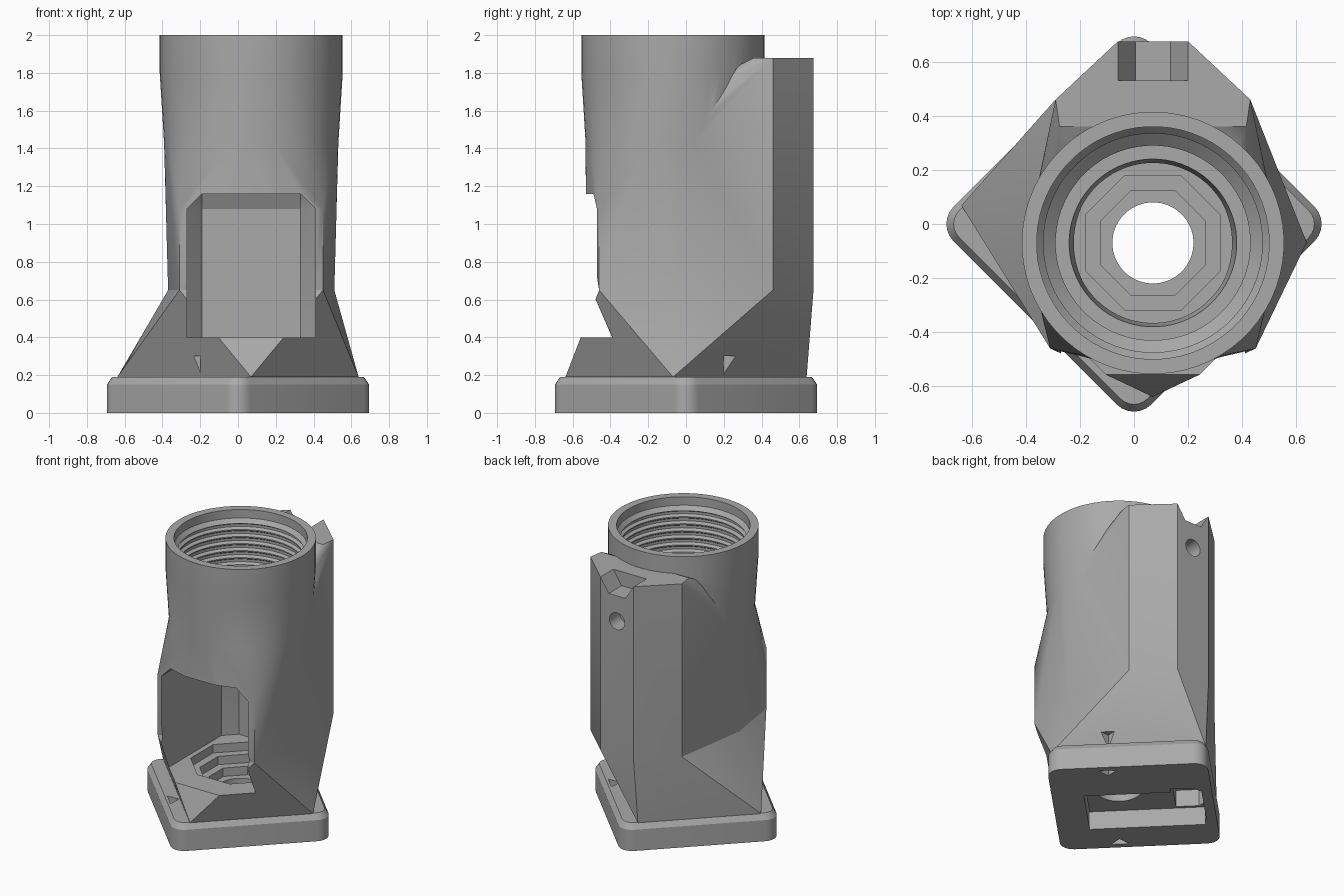
import bpy, bmesh, math
from mathutils import Matrix, Vector

cube = bpy.data.objects.get("Cube")
if cube:
    bpy.data.objects.remove(cube, do_unlink=True)

grey = bpy.data.materials.new("plain grey")
grey.use_nodes = True
colour = (0.4, 0.4, 0.4, 1)
grey.diffuse_color = colour
grey.node_tree.nodes["Principled BSDF"].inputs["Base Color"].default_value = colour

CX, CY = 0.07, -0.07          # tube axis
TURN = Matrix.Rotation(math.radians(45), 4, 'Z')


def finish(name, bm):
    bmesh.ops.recalc_face_normals(bm, faces=bm.faces)
    mesh = bpy.data.meshes.new(name)
    bm.to_mesh(mesh)
    bm.free()
    mesh.materials.append(grey)
    ob = bpy.data.objects.new(name, mesh)
    bpy.context.collection.objects.link(ob)
    return ob


def hull(name, points):
    bm = bmesh.new()
    verts = [bm.verts.new(p) for p in points]
    res = bmesh.ops.convex_hull(bm, input=verts)
    spare = {v for v in res["geom_interior"] + res["geom_unused"]
             if isinstance(v, bmesh.types.BMVert)}
    bmesh.ops.delete(bm, geom=list(spare), context='VERTS')
    bmesh.ops.dissolve_limit(bm, angle_limit=0.01, verts=bm.verts, edges=bm.edges)
    return finish(name, bm)


def lathe(name, profile, sides=64):
    """Solid of revolution about the tube axis, from (radius, z) pairs."""
    bm = bmesh.new()
    rings = [[bm.verts.new((*p, z)) for p in circle(r, sides)] for r, z in profile]
    for a, b in zip(rings, rings[1:]):
        for i in range(sides):
            j = (i + 1) % sides
            bm.faces.new((a[i], a[j], b[j], b[i]))
    bm.faces.new(rings[0])
    bm.faces.new(rings[-1])
    return finish(name, bm)


def prism(name, outline, z0, z1):
    return hull(name, at(outline, z0) + at(outline, z1))


def circle(r, sides=64, x=CX, y=CY):
    steps = [2 * math.pi * (i + 0.5) / sides for i in range(sides)]
    return [(x + r * math.cos(a), y + r * math.sin(a)) for a in steps]


def at(outline, z):
    return [(x, y, z) for x, y in outline]


def mirrored(points):
    return points + [(2 * CX - x, y) for x, y in points]


def turned(points):
    return [(TURN @ Vector((x, y, 0))).xy[:] for x, y in points]


def rect(x0, x1, y0, y1):
    return [(x0, y0), (x1, y0), (x1, y1), (x0, y1)]


def combine(target, tool, operation):
    mod = target.modifiers.new(operation, 'BOOLEAN')
    mod.operation, mod.solver, mod.object = operation, 'EXACT', tool
    bpy.context.view_layer.objects.active = target
    bpy.ops.object.modifier_apply(modifier=mod.name)
    bpy.data.objects.remove(tool, do_unlink=True)


def rounded_square(half, r):
    pts = []
    for sx in (-1, 1):
        for sy in (-1, 1):
            for k in range(7):
                a = math.pi / 12 * k
                pts.append((sx * (half - r + r * math.cos(a)),
                            sy * (half - r + r * math.sin(a))))
    return turned(pts)


# square foot standing on its corner, with a bevelled top edge
foot = rounded_square(0.517, 0.09)
housing = hull("housing", at(foot, 0) + at(foot, 0.15)
               + at(rounded_square(0.492, 0.07), 0.19))

# flared skirt, from the foot to the eight-sided waist
back = mirrored([(0.2, 0.675), (0.43, 0.46)])
waist = back + mirrored([(0.45, -0.46), (0.51, -0.07)])
skirt_foot = turned(rect(-0.403, 0.403, -0.5, 0.5))
skirt = hull("skirt", at(skirt_foot, 0.19) + at(waist, 0.65))

# body with rear post, blending to the round tube
brow = mirrored([(0.2, -0.53), (0.45, -0.46), (0.51, -0.07)])
post_top = back + mirrored([(0.415, 0.36)])
body = hull("body", at(waist, 0.65) + at(brow, 1.08) + at(circle(0.462), 1.43)
            + at(post_top, 1.88))
tube = lathe("tube", [(0.40, 1.3), (0.462, 1.43), (0.485, 1.8), (0.485, 2.0)])
for part in (skirt, body, tube):
    combine(housing, part, 'UNION')

# threaded bore, narrowing towards the chamber
bore = [(0.29, 1.1), (0.31, 1.3), (0.36, 1.3), (0.36, 1.42), (0.405, 1.46)]
for i in range(6):
    z = 1.62 + i * 0.05
    bore += [(0.405, z), (0.425, z + 0.012), (0.425, z + 0.03), (0.405, z + 0.042)]
bore += [(0.43, 1.94), (0.43, 2.1)]
cutters = [lathe("bore", bore)]

# front window opening into the chamber, with chamfered corners
chamber = mirrored([(0.41, -0.9), (0.41, 0.2), (0.33, 0.28)])
ceiling = mirrored([(0.33, -0.9), (0.33, 0.24)])
cutters.append(hull("chamber", at(chamber, 0.4) + at(chamber, 1.08) + at(ceiling, 1.16)))

# stepped well in the chamber floor and the through hole
for k, r in enumerate((0.33, 0.27, 0.21)):
    cutters.append(prism("well_step", circle(r, 8), 0.34 - k * 0.06, 0.45))
cutters.append(prism("through_hole", circle(0.15, 48), -0.1, 0.45))

# pockets in the underside
cutters.append(prism("underside_pocket", turned(rect(-0.27, 0.16, -0.31, 0.44)), -0.1, 0.13))
lobe = [(0.2, 0.25), (0.2, 0.4), (0.15, 0.45), (-0.2, 0.45), (-0.25, 0.4), (-0.25, 0.25)]
cutters.append(prism("wire_pocket", turned(lobe), -0.1, 0.25))

# triangular notches through the two foot ledges
for s in (-1, 1):
    tri = [(s * 0.41, -0.13), (s * 0.475, -0.19), (s * 0.475, -0.07)]
    cutters.append(prism("ledge_notch", turned(tri), -0.1, 0.3))

# post: tapered slot in the top and a round hole in the back
slot = [(CX + s * w, y, z) for s in (-1, 1) for y in (0.53, 0.8)
        for w, z in ((0.065, 1.78), (0.13, 1.88), (0.13, 2.0))]
cutters.append(hull("post_slot", slot))
ring = circle(0.06, 24, CX, 1.6)
cutters.append(hull("post_hole", [(x, y, z) for x, z in ring for y in (0.56, 0.8)]))

for cutter in cutters:
    combine(housing, cutter, 'DIFFERENCE')

bpy.ops.object.select_all(action='DESELECT')
housing.select_set(True)
bpy.context.view_layer.objects.active = housing
bpy.ops.object.shade_smooth_by_angle(angle=math.radians(25))
